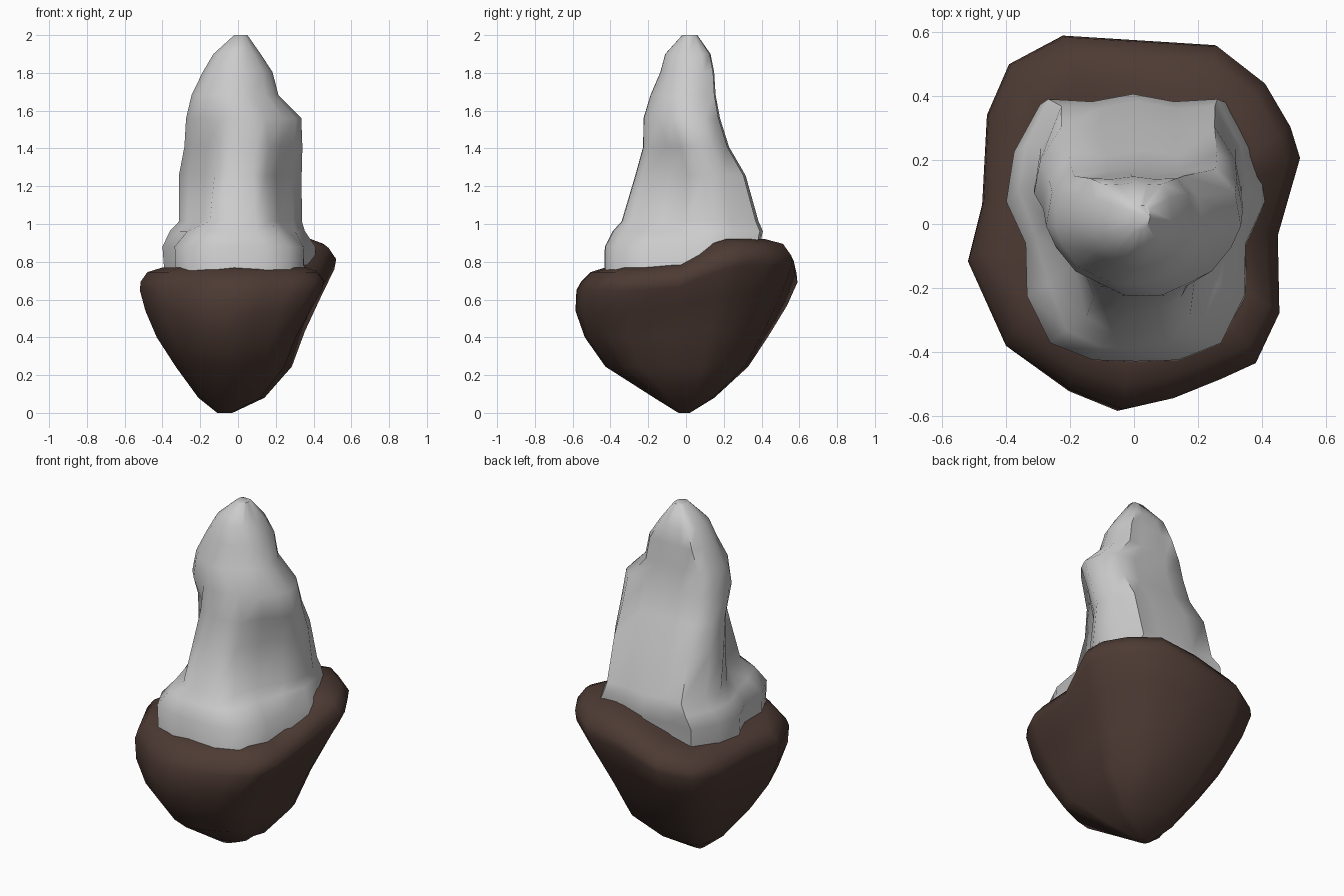
import bpy, bmesh


def loft(name, rings, angle):
    """Skin a stack of equal-length closed rings and cap both ends."""
    bm = bmesh.new()
    loops = [[bm.verts.new(p) for p in ring] for ring in rings]
    n = len(loops[0])
    for a, b in zip(loops, loops[1:]):
        for i in range(n):
            j = (i + 1) % n
            bm.faces.new((a[i], a[j], b[j], b[i]))
    bm.faces.new(loops[0][::-1])
    bm.faces.new(loops[-1])
    bmesh.ops.recalc_face_normals(bm, faces=bm.faces)
    me = bpy.data.meshes.new(name)
    bm.to_mesh(me)
    bm.free()
    ob = bpy.data.objects.new(name, me)
    bpy.context.collection.objects.link(ob)
    bpy.ops.object.select_all(action='DESELECT')
    bpy.context.view_layer.objects.active = ob
    ob.select_set(True)
    bpy.ops.object.shade_smooth_by_angle(angle=angle)
    return ob


def step(t):
    t = max(0, min(1, t))
    return t * t * (3 - 2 * t)


def fit(u, lo, hi):
    return (lo + hi) / 2 + u * (hi - lo) / 2


# Earth base: one plan outline shrunk towards the point at the bottom
PLAN = [(-.03, -.585), (.13, -.55), (.28, -.49), (.39, -.44), (.455, -.3), (.45, -.05),
        (.52, .2), (.49, .3), (.41, .44), (.26, .56), (.02, .575), (-.22, .59),
        (-.39, .5), (-.46, .34), (-.475, .06), (-.52, -.12), (-.4, -.385), (-.2, -.52)]


def lift(x, y):
    # The ground rises towards the back right corner
    return step((y + .14) / .45) * step((x + .5) / .75)


# x min, x max, y min, y max, height, share of the lift
EARTH = [(-.11, -.03, -.04, .02, .0, 0), (-.21, .14, -.17, .15, .08, 0),
         (-.33, .285, -.43, .33, .245, 0), (-.43, .355, -.54, .44, .40, .04),
         (-.49, .44, -.59, .535, .54, .09), (-.52, .51, -.585, .59, .65, .13),
         (-.515, .52, -.56, .585, .695, .14), (-.48, .48, -.51, .54, .745, .15),
         (-.40, .41, -.43, .44, .77, .15), (-.2, .2, -.2, .2, .77, .15)]
rings = []
for x0, x1, y0, y1, z, k in EARTH:
    rings.append([(fit(x / .52, x0, x1), fit(y / .59, y0, y1), z + k * lift(x, y))
                  for x, y in PLAN])
earth = loft("earth_base", rings, 1.0)
mat = bpy.data.materials.new("earth_brown")
mat.diffuse_color = (.075, .043, .034, 1)
earth.data.materials.append(mat)

# Rock spire: x min, x max, y front, y back, z, prow half width, notch (x, y), shoulder (x, y), widest y
SPIRE = [(-.39, .40, -.42, .385, .68, .66, .86, -.50, .86, -.10, .24),
         (-.40, .41, -.43, .39, .88, .66, .84, -.50, .85, -.10, .22),
         (-.355, .36, -.40, .395, .95, .58, .74, -.50, .86, -.10, .25),
         (-.315, .335, -.335, .39, 1.02, .50, .62, -.40, .86, -.05, .28),
         (-.31, .34, -.275, .31, 1.25, .42, .58, -.38, .84, -.05, .25),
         (-.29, .335, -.215, .24, 1.42, .43, .62, -.42, .86, -.12, .20),
         (-.275, .335, -.225, .18, 1.56, .38, .70, -.62, .90, -.25, .08),
         (-.24, .22, -.20, .145, 1.67, .42, .70, -.68, .90, -.30, .05),
         (-.19, .18, -.13, .155, 1.81, .45, .72, -.68, .90, -.36, 0),
         (-.13, .12, -.11, .13, 1.90, .45, .72, -.70, .90, -.36, 0),
         (-.02, .05, -.02, .06, 2.0, .45, .72, -.70, .90, -.36, 0)]
rings = []
for i, (x0, x1, y0, y1, z, w, nx, ny, sx, sy, mid) in enumerate(SPIRE):
    # Right half of the cross-section, front to back
    half = [(w * .5, -.99), (w, -.86), (nx, ny), (sx, sy),
            (1, mid), (.94, .6), (.74, .96), (.36, .94)]
    shape = [(0, -1)] + half + [(0, 1)] + [(-x, y) for x, y in reversed(half)]
    ring = []
    for j, (u, v) in enumerate(shape):
        # Slight uneven chiselling
        c = .012 * ((i * 7 + j * 5) % 5 - 2) / 2 if i < 9 else 0
        ring.append((fit(u, x0, x1) - c / 2, fit(v, y0, y1) + c, z + c))
    rings.append(ring)
loft("rock_spire", rings, .95)
